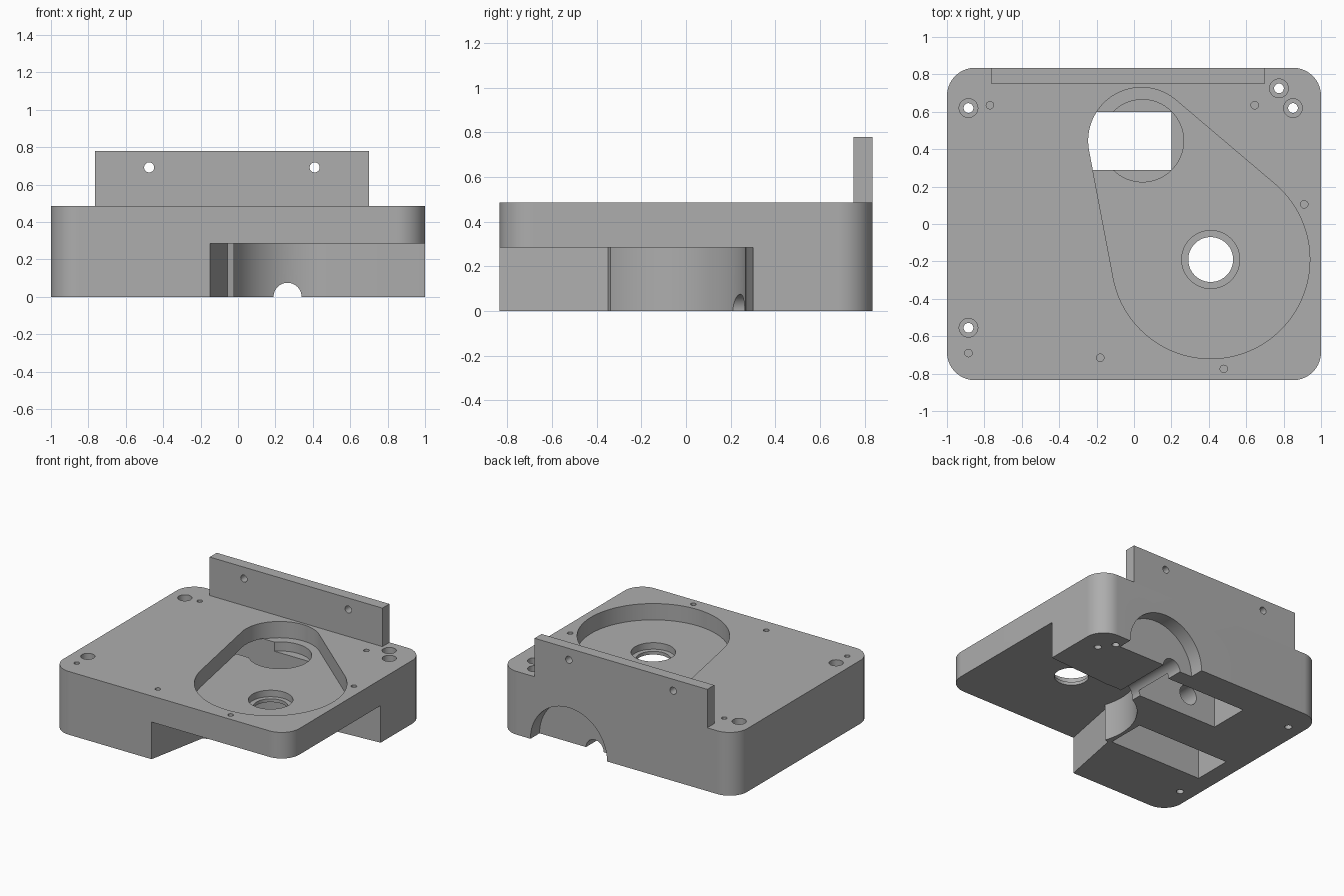
import bpy, bmesh, math
from mathutils import Matrix, Vector
from mathutils.geometry import convex_hull_2d

cube = bpy.data.objects.get("Cube")
if cube:
    bpy.data.objects.remove(cube, do_unlink=True)

grey = bpy.data.materials.new("plain grey")
grey.use_nodes = True
grey.diffuse_color = (0.42, 0.42, 0.42, 1)
grey.node_tree.nodes["Principled BSDF"].inputs["Base Color"].default_value = (0.42, 0.42, 0.42, 1)


def make(name, bm):
    bmesh.ops.recalc_face_normals(bm, faces=bm.faces)
    mesh = bpy.data.meshes.new(name)
    bm.to_mesh(mesh)
    bm.free()
    mesh.materials.append(grey)
    obj = bpy.data.objects.new(name, mesh)
    bpy.context.collection.objects.link(obj)
    return obj


def prism(name, outline, z0, z1):
    bm = bmesh.new()
    face = bm.faces.new([bm.verts.new((x, y, z0)) for x, y in outline])
    new = bmesh.ops.extrude_face_region(bm, geom=[face])["geom"]
    verts = [v for v in new if isinstance(v, bmesh.types.BMVert)]
    bmesh.ops.translate(bm, verts=verts, vec=(0, 0, z1 - z0))
    return make(name, bm)


def hull(circles, steps=96):
    """Outline wrapped around circles given as (x, y, radius)."""
    pts = [Vector((x + r * math.cos(math.tau * i / steps), y + r * math.sin(math.tau * i / steps)))
           for x, y, r in circles for i in range(steps)]
    return [pts[i] for i in convex_hull_2d(pts)]


def rect(x0, x1, y0, y1):
    return [(x0, y0), (x1, y0), (x1, y1), (x0, y1)]


def drill(x, y, r, z0, z1, steps=32):
    return prism("drill_cutter", hull([(x, y, r)], steps), z0, z1)


def drill_y(x, z, r, y0, y1, steps=64):
    """Round cutter lying along y."""
    bm = bmesh.new()
    turn = Matrix.Translation((x, (y0 + y1) / 2, z)) @ Matrix.Rotation(math.pi / 2, 4, "X")
    bmesh.ops.create_cone(bm, cap_ends=True, segments=steps, radius1=r, radius2=r,
                          depth=y1 - y0, matrix=turn)
    return make("cross_drill_cutter", bm)


def cut(obj, cutters):
    bpy.context.view_layer.objects.active = obj
    for c in cutters:
        c.hide_render = True
        mod = obj.modifiers.new("cut", "BOOLEAN")
        mod.operation, mod.solver, mod.object = "DIFFERENCE", "EXACT", c
        bpy.ops.object.modifier_apply(modifier=mod.name)
        bpy.data.objects.remove(c, do_unlink=True)


def finish(obj):
    bpy.ops.object.select_all(action="DESELECT")
    obj.select_set(True)
    bpy.context.view_layer.objects.active = obj
    bpy.ops.object.shade_smooth_by_angle(angle=math.radians(30))


W, D, H = 1.0, 0.835, 0.485
FLOOR, NOTCH = 0.36, 0.285
WX, WY = 0.41, -0.19      # wheel centre

# Housing block with rounded corners
corner = 0.15
body = prism("housing", hull([(sx * (W - corner), sy * (D - corner), corner)
                              for sx in (-1, 1) for sy in (-1, 1)]), 0, H)

# Belt pocket in the top, with motor seat and stepped shaft hole
cutters = [
    prism("belt_pocket_cutter", hull([(0.04, 0.445, 0.285), (WX, WY, 0.53)], 128), FLOOR, 0.6),
    drill(0.045, 0.445, 0.22, 0.29, FLOOR + 0.05, 64),
    drill(WX, WY, 0.155, 0.31, FLOOR + 0.05, 64),
    drill(WX, WY, 0.12, 0.2, FLOOR + 0.05, 64),
]

# Underside corner notch with a round inner wall
cutters += [
    prism("notch_cutter", [(-0.165, -0.92), (-0.055, -0.35), (WX, WY), (0.45, 0.262),
                           (1.1, 0.308), (1.1, -0.92)], -0.1, NOTCH),
    drill(WX, WY, 0.457, -0.1, NOTCH, 128),
]

# Motor bay, side compartment and the cable hole joining them
cutters += [
    prism("motor_bay_cutter", rect(-0.49, 0.2, 0.29, 0.6), -0.1, FLOOR + 0.005),
    prism("compartment_cutter", rect(-0.865, -0.075, -0.33, -0.03), -0.1, NOTCH),
    drill_y(-0.25, 0.17, 0.075, -0.1, 0.4),
]

# Shaft channel and half-round recess in the back
cutters += [
    drill_y(0.265, 0, 0.075, 0.1, 1.0),
    drill_y(WX, 0, 0.325, D - 0.11, 1.0, 96),
]

# Counterbored screw holes and small blind pin holes
for x, y in [(-0.885, 0.62), (-0.885, -0.555), (0.85, 0.62), (0.775, 0.725)]:
    cutters += [drill(x, y, 0.05, H - 0.12, 0.6), drill(x, y, 0.026, -0.1, 0.6)]
for x, y in [(-0.77, 0.635), (0.645, 0.635), (0.91, 0.105),
             (0.48, -0.775), (-0.18, -0.715), (-0.885, -0.69)]:
    cutters.append(drill(x, y, 0.02, H - 0.12, 0.6, 24))

cut(body, cutters)
finish(body)

# Upright mounting plate with two holes
plate = prism("back_plate", rect(-0.765, 0.70, 0.75, D), H, 0.78)
cut(plate, [drill_y(x, 0.692, 0.027, 0.6, 1.0, 32) for x in (-0.475, 0.41)])
finish(plate)
